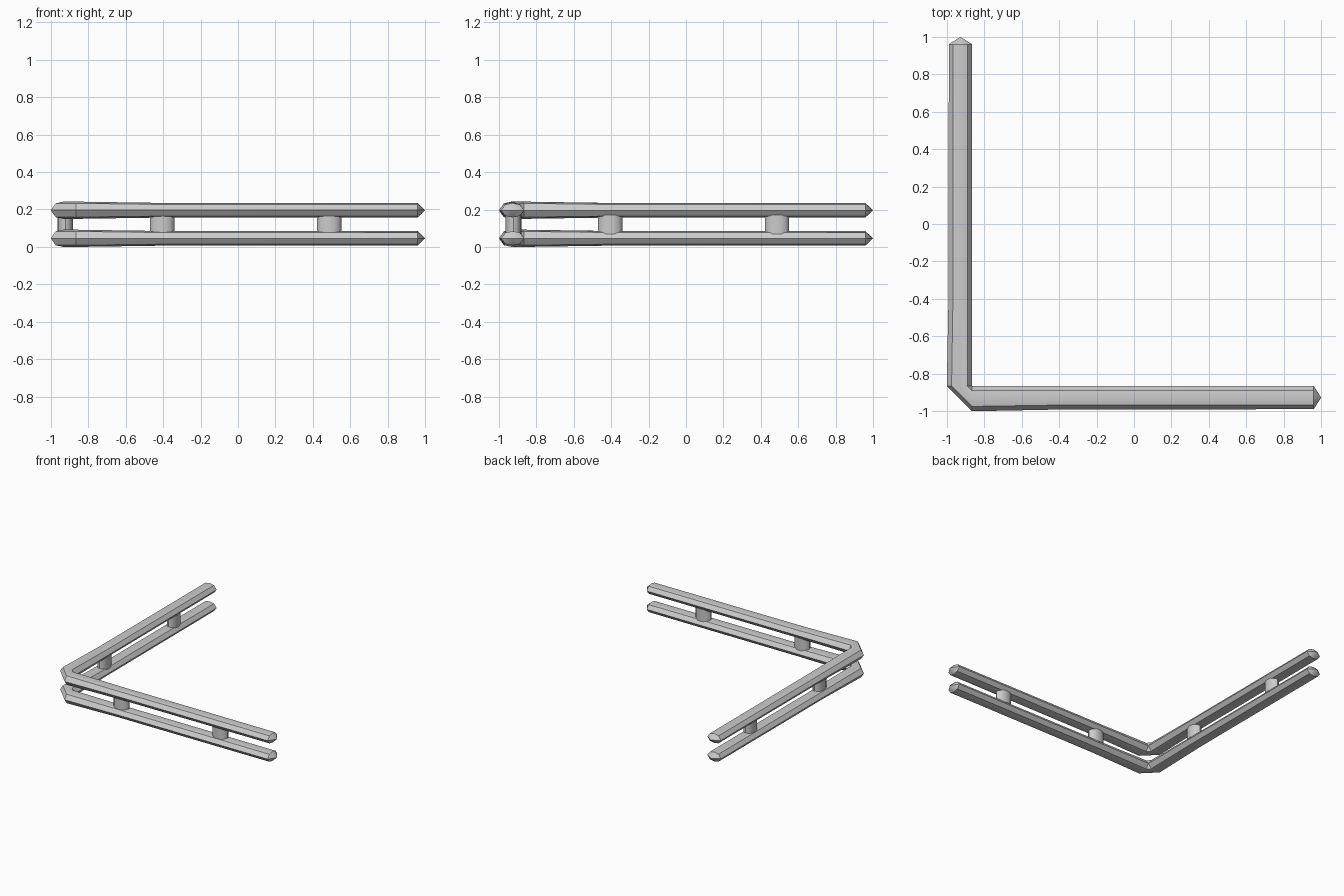
import bpy, bmesh, math

if "Cube" in bpy.data.objects:
    bpy.data.objects.remove(bpy.data.objects["Cube"])

# Half-section of a log: (outward factor, height factor), eight sides
SECTION = [(1, 0), (0.62, 0.8), (0, 1), (-0.62, 0.8),
           (-1, 0), (-0.62, -0.8), (0, -1), (0.62, -0.8)]
# Stations along one leg: (distance, centre line, half width, half height)
STATIONS = [(0.96, -0.927, 0.062, 0.038), (-0.4, -0.928, 0.063, 0.039),
            (-0.865, -0.9325, 0.0675, 0.046)]


def finish(obj_name, bm):
    bmesh.ops.remove_doubles(bm, verts=bm.verts, dist=0.0005)
    bmesh.ops.recalc_face_normals(bm, faces=bm.faces)
    mesh = bpy.data.meshes.new(obj_name)
    bm.to_mesh(mesh)
    bm.free()
    obj = bpy.data.objects.new(obj_name, mesh)
    bpy.context.collection.objects.link(obj)
    bpy.ops.object.select_all(action='DESELECT')
    obj.select_set(True)
    bpy.context.view_layer.objects.active = obj
    bpy.ops.object.shade_smooth_by_angle(angle=math.radians(30))
    return obj


def bent_log(name, z):
    bm = bmesh.new()

    def ring(station, swap):
        d, c, w, h = station
        pts = [(c - u * w, d, z + v * h) for u, v in SECTION]
        return [bm.verts.new((y, x, k) if swap else (x, y, k)) for x, y, k in pts]

    rings = [ring(s, False) for s in STATIONS] + [ring(s, True) for s in reversed(STATIONS)]
    n = len(SECTION)
    for a, b in zip(rings, rings[1:]):
        for i in range(n):
            j = (i + 1) % n
            bm.faces.new((a[i], a[j], b[j], b[i]))
    # pointed ends
    for r, tip in ((rings[0], (-0.927, 1, z)), (rings[-1], (1, -0.927, z))):
        t = bm.verts.new(tip)
        for i in range(n):
            bm.faces.new((r[i], r[(i + 1) % n], t))
    return finish(name, bm)


def peg(name, x, y, rx, ry):
    bm = bmesh.new()
    bmesh.ops.create_cone(bm, cap_ends=True, segments=16, radius1=1, radius2=1, depth=0.10)
    for v in bm.verts:
        v.co.x *= rx
        v.co.y *= ry
    obj = finish(name, bm)
    obj.location = (x, y, 0.12)


# Two stacked rails
bent_log("lower_rail", 0.046)
bent_log("upper_rail", 0.196)

# Spacer pegs on both legs
for i, d in enumerate((-0.405, 0.487)):
    peg(f"front_peg_{i + 1}", d, -0.922, 0.065, 0.042)
    peg(f"side_peg_{i + 1}", -0.922, d, 0.042, 0.065)
